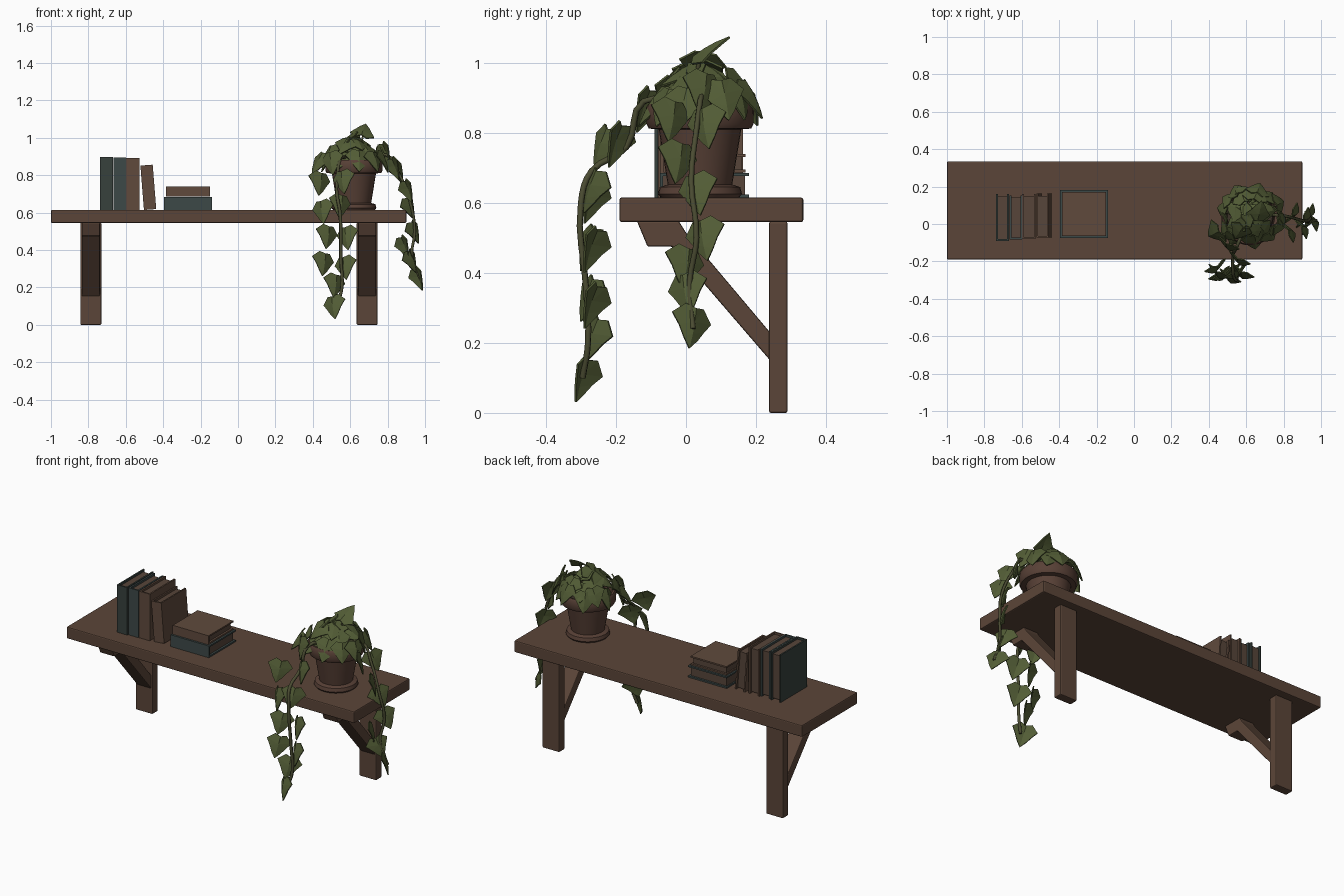
import bpy, bmesh, math, random
from mathutils import Vector, Matrix

if "Cube" in bpy.data.objects:
    bpy.data.objects.remove(bpy.data.objects["Cube"])

random.seed(4)


def mat(name, rgb):
    m = bpy.data.materials.new(name)
    m.diffuse_color = (*rgb, 1)
    m.use_nodes = True
    m.node_tree.nodes["Principled BSDF"].inputs["Base Color"].default_value = m.diffuse_color
    return m


WOOD = mat("brown wood", (0.105, 0.060, 0.040))
CLAY = mat("terracotta", (0.098, 0.052, 0.037))
LEAF = mat("ivy green", (0.085, 0.108, 0.036))
STEM = mat("stem green", (0.070, 0.072, 0.032))
TEAL = mat("teal cover", (0.046, 0.066, 0.064))
GREEN = mat("dark green cover", (0.038, 0.052, 0.046))
TAN = mat("brown cover", (0.115, 0.068, 0.046))
PAGE = mat("old paper", (0.095, 0.060, 0.042))
SOIL = mat("soil", (0.045, 0.032, 0.022))


def finish(name, bm, mats, smooth=False):
    bmesh.ops.recalc_face_normals(bm, faces=bm.faces)
    me = bpy.data.meshes.new(name)
    bm.to_mesh(me)
    bm.free()
    for m in mats:
        me.materials.append(m)
    ob = bpy.data.objects.new(name, me)
    bpy.context.collection.objects.link(ob)
    if smooth:
        bpy.context.view_layer.objects.active = ob
        ob.select_set(True)
        bpy.ops.object.shade_smooth_by_angle(angle=math.radians(40))
        ob.select_set(False)
    return ob


def add_box(bm, lo, hi, index=0):
    lo, hi = Vector(lo), Vector(hi)
    m = Matrix.Translation((lo + hi) / 2) @ Matrix.Diagonal((*(hi - lo), 1))
    vs = bmesh.ops.create_cube(bm, size=1, matrix=m)["verts"]
    for f in {f for v in vs for f in v.link_faces}:
        f.material_index = index


def bevel(ob, w):
    b = ob.modifiers.new("bevel", "BEVEL")
    b.width, b.segments = w, 2


def box(name, lo, hi, m, w=0.006):
    bm = bmesh.new()
    add_box(bm, lo, hi)
    bevel(finish(name, bm, [m]), w)


# shelf board, wall posts and diagonal braces
box("shelf_board", (-1, -0.19, 0.545), (0.9, 0.335, 0.615), WOOD)
BRACE = [(-0.14, 0.547), (-0.11, 0.475), (-0.04, 0.475), (0.24, 0.15),
         (0.24, 0.23), (0.0, 0.515), (-0.02, 0.547)]
for side, x in (("left", -0.787), ("right", 0.69)):
    box(side + "_post", (x - 0.056, 0.237, 0), (x + 0.056, 0.29, 0.547), WOOD)
    bm = bmesh.new()
    f = bm.faces.new([bm.verts.new((x - 0.048, y, z)) for y, z in BRACE])
    ext = bmesh.ops.extrude_face_region(bm, geom=[f])["geom"]
    bmesh.ops.translate(bm, vec=(0.096, 0, 0),
                        verts=[v for v in ext if isinstance(v, bmesh.types.BMVert)])
    bevel(finish(side + "_brace", bm, [WOOD]), 0.005)


# books: two boards, a spine at the front and a recessed page block
def book(name, at, t, d, h, cover, rot=(0, 0, 0)):
    bm = bmesh.new()
    c = 0.009
    add_box(bm, (-t / 2, -d / 2, 0), (-t / 2 + c, d / 2, h))
    add_box(bm, (t / 2 - c, -d / 2, 0), (t / 2, d / 2, h))
    add_box(bm, (-t / 2 + c, -d / 2, 0), (t / 2 - c, -d / 2 + c, h))
    add_box(bm, (-t / 2 + c, -d / 2 + c, 0.008), (t / 2 - c, d / 2 - 0.012, h - 0.012), 1)
    ob = finish(name, bm, [cover, PAGE])
    ob.location = at
    ob.rotation_euler = rot


book("standing_book_1", (-0.703, 0.035, 0.615), 0.068, 0.25, 0.283, GREEN)
book("standing_book_2", (-0.632, 0.035, 0.615), 0.066, 0.235, 0.281, TEAL)
book("standing_book_3", (-0.562, 0.04, 0.615), 0.072, 0.24, 0.278, TAN)
book("leaning_book", (-0.47, 0.045, 0.617), 0.066, 0.235, 0.238, TAN, (0, -0.08, 0))
book("lying_book_lower", (-0.395, 0.053, 0.65), 0.07, 0.255, 0.255, TEAL, (0, math.pi / 2, 0))
book("lying_book_upper", (-0.386, 0.053, 0.713), 0.054, 0.235, 0.236, TAN, (0, math.pi / 2, 0))


# pot and soil, turned around a vertical axis
PX, PY = 0.62, 0.04


def lathe(name, profile, m):
    bm = bmesh.new()
    vs = [bm.verts.new((PX + r, PY, z)) for r, z in profile]
    es = [bm.edges.new(p) for p in zip(vs, vs[1:])]
    bmesh.ops.spin(bm, geom=vs + es, cent=(PX, PY, 0), axis=(0, 0, 1),
                   angle=2 * math.pi, steps=32)
    bmesh.ops.remove_doubles(bm, verts=bm.verts, dist=1e-4)
    finish(name, bm, [m], True)


lathe("plant_pot", [(0, 0.613), (0.11, 0.613), (0.12, 0.625), (0.115, 0.645),
                    (0.092, 0.652), (0.118, 0.81), (0.146, 0.812), (0.153, 0.825),
                    (0.154, 0.872), (0.147, 0.882), (0.132, 0.878), (0.125, 0.83),
                    (0, 0.83)], CLAY)
lathe("soil", [(0.128, 0.835), (0.12, 0.855), (0, 0.865)], SOIL)


# stems
def stem(name, pts, r):
    cu = bpy.data.curves.new(name, "CURVE")
    cu.dimensions = "3D"
    cu.bevel_depth, cu.bevel_resolution, cu.resolution_u = r, 1, 4
    cu.use_fill_caps = True
    sp = cu.splines.new("BEZIER")
    sp.bezier_points.add(len(pts) - 1)
    for p, co in zip(sp.bezier_points, pts):
        p.co = co
        p.handle_left_type = p.handle_right_type = "AUTO"
    cu.materials.append(STEM)
    ob = bpy.data.objects.new(name, cu)
    bpy.context.collection.objects.link(ob)
    bpy.context.view_layer.objects.active = ob
    ob.select_set(True)
    bpy.ops.object.convert(target="MESH")
    ob.select_set(False)


stem("front_vine", [(0.6, 0, 0.87), (0.55, -0.12, 0.89), (0.53, -0.17, 0.76),
                    (0.53, -0.27, 0.69), (0.545, -0.3, 0.6), (0.55, -0.285, 0.35),
                    (0.555, -0.28, 0.2), (0.53, -0.295, 0.1)], 0.009)
stem("side_vine", [(0.68, 0.05, 0.87), (0.79, 0.045, 0.91), (0.86, 0.03, 0.81),
                   (0.92, 0.015, 0.66), (0.945, 0.03, 0.5), (0.93, 0.01, 0.37),
                   (0.975, 0.02, 0.24)], 0.008)

# ivy leaves: pointed lobes folded along the midrib
HALF = [(0.26, -0.08), (0.56, 0.2), (0.36, 0.48), (0.2, 0.75)]
RIB = [0, 0.35, 0.65, 1]


def leaf(bm, at, normal, tip, size):
    n = Vector(normal).normalized()
    v = Vector(tip)
    v = (v - n * v.dot(n)).normalized()
    u = v.cross(n)

    def pt(a, b):
        h = -0.3 * abs(a) - 0.18 * b * b
        return bm.verts.new(Vector(at) + size * (u * a + v * (b - 0.42) + n * (h + 0.1)))
    rib = [pt(0, b) for b in RIB]
    for s in (1, -1):
        e = [pt(s * a, b) for a, b in HALF]
        for f in ((rib[0], e[0], rib[1]), (e[0], e[1], rib[1]), (e[1], e[2], rib[1]),
                  (e[2], rib[2], rib[1]), (e[2], e[3], rib[2]), (e[3], rib[3], rib[2])):
            bm.faces.new(f if s > 0 else f[::-1])


def leaves(name, bm):
    ob = finish(name, bm, [LEAF])
    so = ob.modifiers.new("thickness", "SOLIDIFY")
    so.thickness = 0.006


# leaves hanging on the two vines
bm = bmesh.new()
FRONT = [(0.5, -0.12, 0.87), (0.44, -0.24, 0.76), (0.56, -0.2, 0.77), (0.55, -0.27, 0.64),
         (0.45, -0.27, 0.61), (0.48, -0.28, 0.475), (0.58, -0.27, 0.47), (0.46, -0.28, 0.33),
         (0.57, -0.27, 0.31), (0.52, -0.265, 0.215), (0.51, -0.295, 0.1)]
for i, p in enumerate(FRONT):
    s = 1 if i % 2 else -1
    leaf(bm, p, (0.6 * s, -0.8, 0.35), (-0.25 * s, -0.1, -1), 0.125)
leaves("front_vine_leaves", bm)
bm = bmesh.new()
SIDE = [(0.79, 0.05, 0.92), (0.86, 0.055, 0.82), (0.84, -0.04, 0.84), (0.92, 0.03, 0.63),
        (0.91, -0.02, 0.72), (0.945, 0.05, 0.5), (0.89, 0, 0.42), (0.93, 0.0, 0.345),
        (0.965, 0.02, 0.25)]
for i, p in enumerate(SIDE):
    s = 1 if i % 2 else -1
    leaf(bm, p, (0.8, -0.6 * s, 0.35), (0.1, 0.3 * s, -1), 0.12)
leaves("side_vine_leaves", bm)

# crown: rings of leaves drooping outward, and one tall leaf
bm = bmesh.new()
for count, r, z, lift in ((11, 0.155, 0.895, 0.7), (9, 0.105, 0.935, 1.3), (5, 0.05, 0.975, 2)):
    for k in range(count):
        a = 2 * math.pi * (k + random.uniform(-0.25, 0.25)) / count + r * 20
        o = Vector((math.cos(a), math.sin(a), 0))
        c = Vector((PX, PY + 0.01, z + random.uniform(-0.02, 0.025))) + o * (r + random.uniform(-0.02, 0.02))
        leaf(bm, c, o + Vector((random.uniform(-0.4, 0.4), random.uniform(-0.4, 0.4), lift)),
             o + Vector((0, 0, -0.4)), random.uniform(0.11, 0.135))
        if k % 2 == 0:
            stem("leaf_stalk", [(PX + o.x * 0.03, PY + o.y * 0.03, 0.85),
                                (PX + o.x * r * 0.5, PY + o.y * r * 0.5, z - 0.01), c], 0.005)
leaf(bm, (0.67, 0.065, 1.04), (0.1, -0.6, 0.7), (0.2, 0.7, 0.6), 0.12)
leaf(bm, (0.43, -0.05, 0.87), (-0.6, -0.5, 0.6), (-0.5, -0.2, -1), 0.13)
leaves("crown_leaves", bm)
stem("tall_leaf_stalk", [(0.63, 0.03, 0.85), (0.655, 0.03, 0.95), (0.67, 0.04, 1.02)], 0.006)
